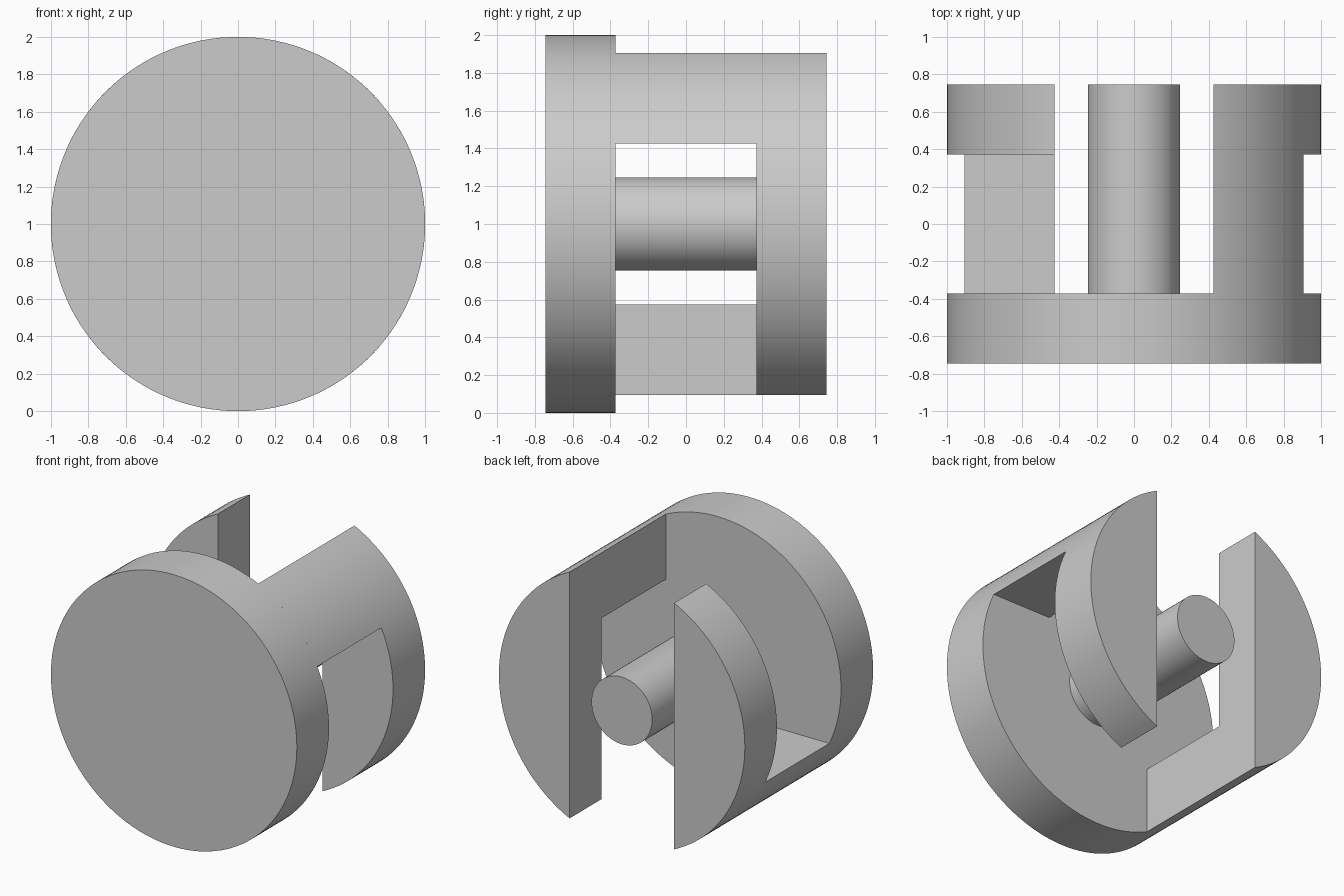
import bpy
import bmesh
from math import sin, cos, asin, acos, pi, radians

cube = bpy.data.objects.get("Cube")
if cube:
    bpy.data.objects.remove(cube, do_unlink=True)

RADIUS, PIN_RADIUS, SLOT = 1.0, 0.247, 0.425
FRONT, INNER, BACK = -0.745, 0.372, 0.745

grey = bpy.data.materials.new("plain_grey")
grey.use_nodes = True
colour = (0.6, 0.6, 0.6, 1)
grey.diffuse_color = colour
grey.node_tree.nodes["Principled BSDF"].inputs["Base Color"].default_value = colour


def arc(radius, start, end, steps):
    """Points on a circle in the xz plane."""
    angles = [start + (end - start) * i / steps for i in range(steps + 1)]
    return [(radius * cos(a), radius * sin(a)) for a in angles]


def prism(name, profile, y0, y1, side=1):
    """Extrude an xz profile along y; side -1 turns it half a turn about the axis."""
    bm = bmesh.new()
    face = bm.faces.new([bm.verts.new((side * x, y0, 1 + side * z)) for x, z in profile])
    extruded = bmesh.ops.extrude_face_region(bm, geom=[face])["geom"]
    moved = [v for v in extruded if isinstance(v, bmesh.types.BMVert)]
    bmesh.ops.translate(bm, verts=moved, vec=(0, y1 - y0, 0))
    bmesh.ops.recalc_face_normals(bm, faces=bm.faces)
    mesh = bpy.data.meshes.new(name)
    bm.to_mesh(mesh)
    bm.free()
    mesh.materials.append(grey)
    obj = bpy.data.objects.new(name, mesh)
    bpy.context.collection.objects.link(obj)
    bpy.ops.object.select_all(action="DESELECT")
    obj.select_set(True)
    bpy.context.view_layer.objects.active = obj
    bpy.ops.object.shade_smooth_by_angle(angle=radians(30))
    return obj


# Front disc and central pin
prism("front_disc", arc(RADIUS, 0, 2 * pi, 128)[:-1], FRONT, -INNER)
prism("center_pin", arc(PIN_RADIUS, 0, 2 * pi, 64)[:-1], -INNER, BACK)

# Rear jaws, each held by a bridge at one corner
half = acos(SLOT)
jaw = arc(RADIUS, -half, half, 48)
bridge = arc(RADIUS, asin(SLOT), half, 16) + [(SLOT, SLOT)]
for label, side in (("left", 1), ("right", -1)):
    prism(label + "_jaw", jaw, INNER, BACK, side)
    prism(label + "_bridge", bridge, -INNER, INNER, side)
